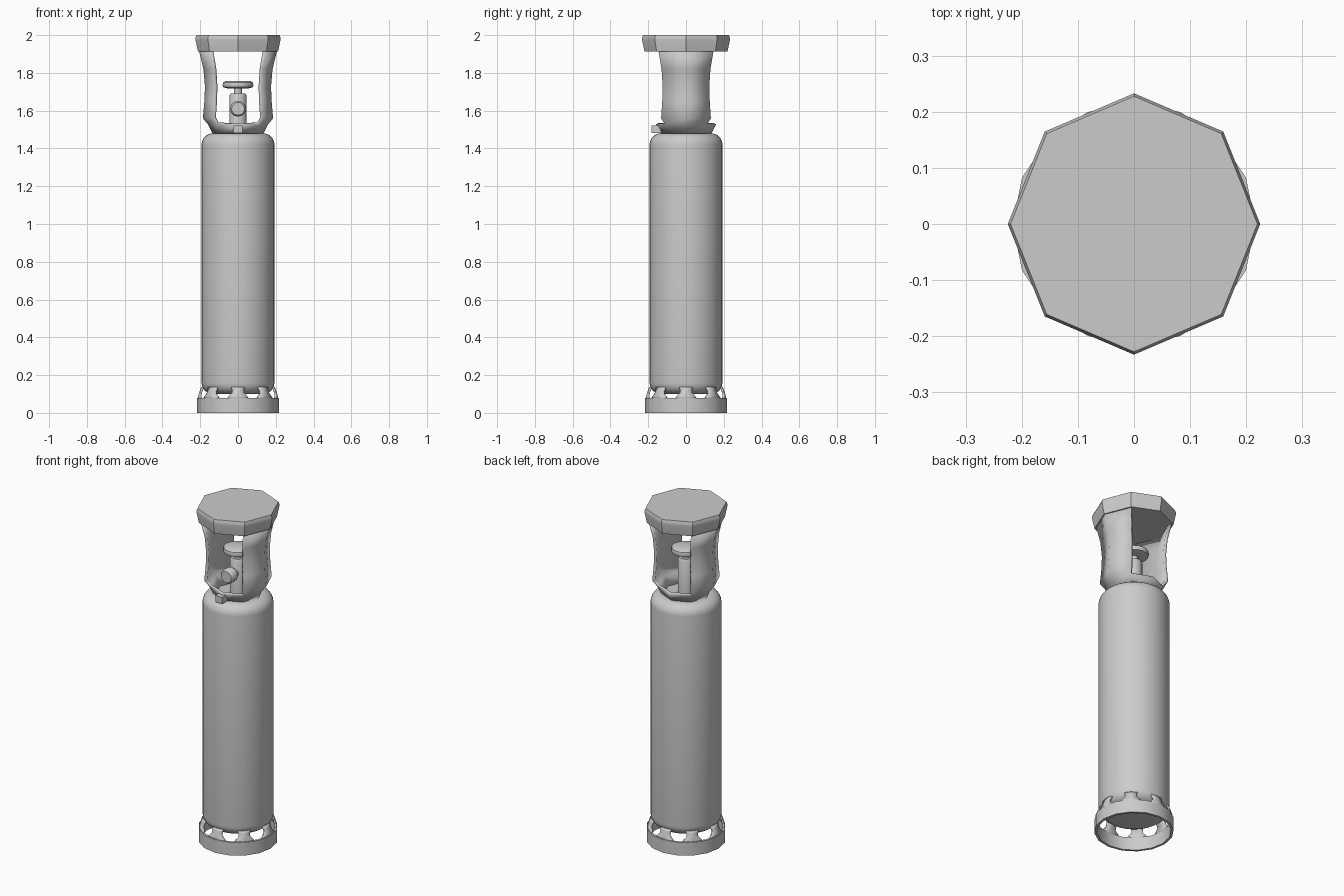
import bpy
from math import sin, cos, pi, radians

if "Cube" in bpy.data.objects:
    bpy.data.objects.remove(bpy.data.objects["Cube"])


def add_mesh(name, verts, faces, smooth=35):
    me = bpy.data.meshes.new(name)
    me.from_pydata(verts, [], faces)
    ob = bpy.data.objects.new(name, me)
    bpy.context.collection.objects.link(ob)
    bpy.ops.object.select_all(action='DESELECT')
    ob.select_set(True)
    bpy.context.view_layer.objects.active = ob
    bpy.ops.object.shade_smooth_by_angle(angle=radians(smooth))
    return ob


def lathe(name, profile, n, loop=False, caps=True, keep=None, smooth=35, ysc=1.0):
    """Revolve (radius, z) points; loop closes the section, keep(row, side) drops faces."""
    m = len(profile)
    verts = [(r * cos(2 * pi * j / n), ysc * r * sin(2 * pi * j / n), z)
             for r, z in profile for j in range(n)]
    faces = []
    for i in range(m if loop else m - 1):
        k = (i + 1) % m
        for j in range(n):
            if keep is None or keep(i, j):
                q = (j + 1) % n
                faces.append((i * n + j, i * n + q, k * n + q, k * n + j))
    if caps and not loop:
        faces.append(tuple(reversed(range(n))))
        faces.append(tuple(range((m - 1) * n, m * n)))
    return add_mesh(name, verts, faces, smooth)


def solidify(ob, t):
    mod = ob.modifiers.new("thickness", 'SOLIDIFY')
    mod.thickness = t
    mod.offset = -1


# Gas tank with rounded shoulders
R, C = 0.193, 0.06
arc = [(R - C + C * sin(a), C * cos(a)) for a in [pi / 2 * k / 6 for k in range(7)]]
lathe("tank", [(r, 0.10 + C - c) for r, c in arc] +
      [(r, 1.48 - C + c) for r, c in reversed(arc)], 32)

# Foot ring
lathe("foot_ring", [(0.216, 0), (0.216, 0.078), (0.202, 0.078), (0.202, 0)], 16, loop=True)

# Eight foot brackets, narrow in the middle, leaning in to the tank
rows = [(0.074, 0.213, 0.058), (0.088, 0.211, 0.048), (0.105, 0.206, 0.032),
        (0.122, 0.200, 0.032), (0.138, 0.195, 0.038)]
for k in range(8):
    a = k * pi / 4
    vs, fs = [], []
    for z, r, w in rows:
        for t in (-w, 0, w):
            ang = a + t / 0.2
            rr = r - abs(t) * 0.06
            vs.append((rr * cos(ang), rr * sin(ang), z))
    for i in range(len(rows) - 1):
        for j in range(2):
            p = i * 3 + j
            fs.append((p, p + 1, p + 4, p + 3))
    solidify(add_mesh("foot_bracket_%d" % (k + 1), vs, fs), 0.01)

# Eight-sided guard: full collar below, two side plates above
guard = [(0.133, 1.475), (0.160, 1.528), (0.186, 1.56), (0.178, 1.65),
         (0.175, 1.73), (0.183, 1.82), (0.206, 1.915)]
g = lathe("valve_guard", guard, 8, caps=False, smooth=50,
          keep=lambda i, j: i == 0 or j in (0, 3, 4, 7))
solidify(g, 0.016)

# Guard cap
lathe("guard_cap", [(0.212, 1.912), (0.225, 1.975), (0.225, 1.985), (0.220, 2.0)],
      8, ysc=1.035)

# Clamp lug on the front of the collar
x, y0, y1, z0, z1 = 0.023, -0.182, -0.13, 1.483, 1.522
add_mesh("collar_lug",
         [(sx, y, z) for z in (z0, z1) for sx, y in ((-x, y0), (x, y0), (x, y1), (-x, y1))],
         [(3, 2, 1, 0), (4, 5, 6, 7), (0, 1, 5, 4), (1, 2, 6, 5), (2, 3, 7, 6), (3, 0, 4, 7)])

# Valve body, stem and hand wheel
lathe("valve_body", [(0.045, 1.47), (0.045, 1.68), (0.038, 1.692)], 16)
lathe("valve_stem", [(0.022, 1.685), (0.022, 1.725)], 12)
lathe("hand_wheel", [(0.055, 1.718), (0.078, 1.724), (0.082, 1.735), (0.078, 1.75),
                     (0.060, 1.758)], 16)

# Outlet pointing forward
out = lathe("valve_outlet", [(0.028, 0.0), (0.028, 0.06), (0.042, 0.062),
                             (0.042, 0.10), (0.034, 0.112)], 12)
out.rotation_euler = (pi / 2, 0, 0)
out.location = (0, 0, 1.61)
